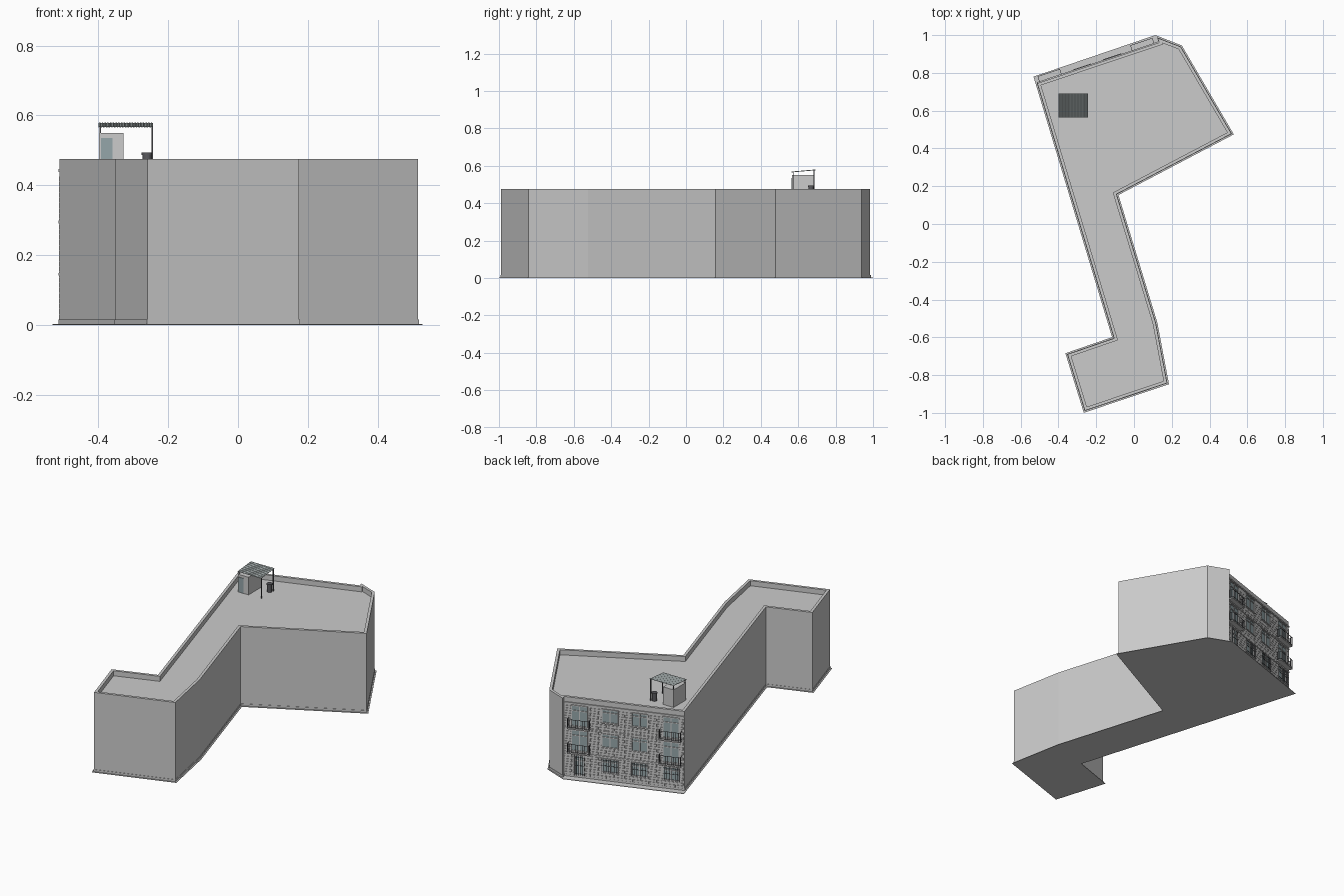
import bpy, bmesh, math
from mathutils import Matrix, Vector

if "Cube" in bpy.data.objects:
    bpy.data.objects.remove(bpy.data.objects["Cube"])

def mat(name, c):
    m = bpy.data.materials.new(name)
    m.diffuse_color = (*c, 1)
    m.use_nodes = True
    m.node_tree.nodes["Principled BSDF"].inputs["Base Color"].default_value = m.diffuse_color
    return m

GLASS = mat("glass", (0.30, 0.38, 0.40))
DARK = mat("dark_metal", (0.10, 0.10, 0.11))
SHEET = mat("roof_sheet", (0.42, 0.47, 0.47))

def finish(bm, name, material=None, mw=None):
    bmesh.ops.recalc_face_normals(bm, faces=bm.faces)
    me = bpy.data.meshes.new(name)
    bm.to_mesh(me)
    bm.free()
    ob = bpy.data.objects.new(name, me)
    bpy.context.collection.objects.link(ob)
    if material:
        me.materials.append(material)
    if mw:
        ob.matrix_world = mw
    return ob

def box(bm, x0, x1, y0, y1, z0, z1):
    m = Matrix.Translation(((x0+x1)/2, (y0+y1)/2, (z0+z1)/2)) @ Matrix.Diagonal((x1-x0, y1-y0, z1-z0, 1))
    bmesh.ops.create_cube(bm, size=1, matrix=m)

def boxes(name, items, material=None, mw=None):
    bm = bmesh.new()
    for b in items:
        box(bm, *b)
    return finish(bm, name, material, mw)

def offset(poly, d):
    """Mitred offset of a clockwise outline; positive d goes inward."""
    out = []
    for i, p in enumerate(poly):
        p = Vector(p)
        a = (p - Vector(poly[i-1])).normalized()
        b = (Vector(poly[(i+1) % len(poly)]) - p).normalized()
        na, nb = Vector((a.y, -a.x)), Vector((b.y, -b.x))
        out.append(tuple(p + (na + nb) * d / (1 + na.dot(nb))))
    return out

def stacked(name, rings):
    """Closed solid through a list of (outline, z)."""
    bm = bmesh.new()
    vs = [[bm.verts.new((x, y, z)) for x, y in o] for o, z in rings]
    n = len(vs[0])
    for a, b in zip(vs, vs[1:]):
        for i in range(n):
            bm.faces.new((a[i], a[(i+1) % n], b[(i+1) % n], b[i]))
    bm.faces.new(vs[0])
    bm.faces.new(vs[-1])
    return finish(bm, name)

# Main block with parapet and sunken roof
WALL = [(-0.512, 0.745), (0.133, 0.961), (0.125, 0.985), (0.247, 0.938), (0.516, 0.478),
        (-0.093, 0.158), (0.115, -0.525), (0.175, -0.842), (-0.26, -0.988),
        (-0.352, -0.69), (-0.105, -0.605)]
inner = offset(WALL, 0.016)
stacked("building_walls", [(WALL, 0.002), (WALL, 0.475), (inner, 0.475), (inner, 0.445)])

# Plinth and ground slab
plinth = offset(WALL, -0.002)
stacked("plinth", [(plinth, 0.001), (plinth, 0.015)])
base = [(-0.532, 0.78), (0.113, 1.0)] + offset(WALL, -0.009)[3:]
stacked("base_slab", [(base, 0), (base, 0.003)])

# Facade frame: local x runs along the wall, local -y points outward
P, Q = Vector((*WALL[1], 0)), Vector((*WALL[0], 0))
X = (Q - P).normalized()
Y = Vector((0, 0, 1)).cross(X)
L = (Q - P).length
F = Matrix(((X.x, Y.x, 0, P.x), (X.y, Y.y, 0, P.y), (0, 0, 1, 0), (0, 0, 0, 1)))

# Openings: (x0, x1, z0, z1, kind)
bays = [0.088, 0.26, 0.428, 0.605]
openings = []
for lvl, z in enumerate((0.0, 0.148, 0.295)):
    for i, c in enumerate(bays):
        outer = i in (0, 3)
        if lvl and outer:
            openings.append((c-0.047, c+0.047, z+0.01, z+0.137, "balcony"))
        elif lvl == 0 and i == 0:
            openings.append((c-0.029, c+0.029, 0.015, 0.135, "door"))
        else:
            openings.append((c-0.047, c+0.047, z+0.052, z+0.135, "window" if lvl else "barred"))

# Raised masonry courses, interrupted by the openings
bricks, bw, bh, gap = [], 0.03, 0.0152, 0.0015
row, z = 0, 0.016
while z + bh < 0.44:
    x = -bw/2 * (row % 2)
    while x < L:
        spans = [(max(x, 0), min(x + bw - gap, L))]
        for a, b, c, d, k in openings:
            if z < d and z + bh > c:
                spans = [s for s0, s1 in spans for s in ((s0, min(s1, a)), (max(s0, b), s1)) if s[1] - s[0] > 0.002]
        bricks += [(s0, s1, -0.003, 0.001, z, z + bh - gap) for s0, s1 in spans if s1 - s0 > 0.002]
        x += bw
    z += bh
    row += 1
boxes("facade_masonry", bricks, None, F)

# Floor bands
boxes("floor_bands", [(0, L, -0.006, 0.001, z-0.004, z+0.004) for z in (0.145, 0.295, 0.442)], None, F)

# Glass, frames, sills, grilles and balconies
glass, frames, bars, slabs = [], [], [], []
for a, b, c, d, kind in openings:
    t, m = 0.005, (a+b)/2
    glass.append((a, b, -0.001, 0.001, c, d))
    for x0, x1 in ((a, a+t), (b-t, b), (m-t/2, m+t/2)):
        frames.append((x0, x1, -0.005, 0.001, c, d))
    for z0 in (c, d-t, c + (d-c)*0.72):
        frames.append((a, b, -0.005, 0.001, z0, z0+t))
    if kind in ("window", "barred"):
        frames.append((a-0.004, b+0.004, -0.008, 0.001, c-0.004, c))
    if kind in ("barred", "door"):
        n = 9 if kind == "barred" else 5
        bars += [(a + (b-a)*i/n - 0.0008, a + (b-a)*i/n + 0.0008, -0.009, -0.0074, c, d) for i in range(n+1)]
        bars += [(a, b, -0.009, -0.0074, c + (d-c)*f, c + (d-c)*f + 0.002) for f in (0.1, 0.5, 0.9)]
    if kind == "balcony":
        l, r, dep, h = m-0.062, m+0.062, -0.034, 0.05
        slabs.append((l, r, dep, 0.001, c-0.007, c))
        for zz in (c+0.005, c+h):
            bars.append((l, r, dep, dep+0.002, zz, zz+0.002))
            bars += [(x, x+0.002, dep, 0, zz, zz+0.002) for x in (l, r-0.002)]
        bars += [(l + 0.0122*i, l + 0.0122*i + 0.0016, dep, dep+0.0016, c, c+h) for i in range(11)]
        bars += [(x, x+0.0016, dep + 0.011*j, dep + 0.011*j + 0.0016, c, c+h) for x in (l, r-0.0016) for j in (1, 2)]
boxes("window_glass", glass, GLASS, F)
boxes("window_frames", frames, None, F)
boxes("railings_and_grilles", bars, DARK, F)
boxes("balcony_slabs", slabs, None, F)

# Rooftop stair house with door
boxes("stair_house", [(-0.398, -0.328, 0.568, 0.685, 0.444, 0.55)])
boxes("stair_house_door", [(-0.392, -0.36, 0.565, 0.569, 0.446, 0.535)], GLASS)

# Canopy posts and sloping corrugated canopy
boxes("canopy_posts", [(x, x+0.004, y, y+0.004, z0, z1)
                       for x, z0 in ((-0.397, 0.549), (-0.248, 0.444))
                       for y, z1 in ((0.572, 0.567), (0.682, 0.578))], DARK)
bm = bmesh.new()
n = 40
prof = [(-0.4 + 0.156*i/n, 0.0025*(i % 2)) for i in range(n+1)]
prof += [(x, z+0.002) for x, z in reversed(prof)]
ends = [[bm.verts.new((x, y, z+dz)) for x, z in prof] for y, dz in ((0.565, 0.565), (0.692, 0.576))]
k = len(prof)
for i in range(k):
    bm.faces.new((ends[0][i], ends[0][(i+1) % k], ends[1][(i+1) % k], ends[1][i]))
for e in ends:
    bm.faces.new(e)
finish(bm, "canopy_sheet", SHEET)

# Water barrel with lid
bm = bmesh.new()
for r, z0, z1 in ((0.014, 0.444, 0.487), (0.016, 0.487, 0.494)):
    bmesh.ops.create_cone(bm, cap_ends=True, segments=16, radius1=r, radius2=r, depth=z1-z0,
                          matrix=Matrix.Translation((-0.26, 0.669, (z0+z1)/2)))
finish(bm, "water_barrel", DARK)
